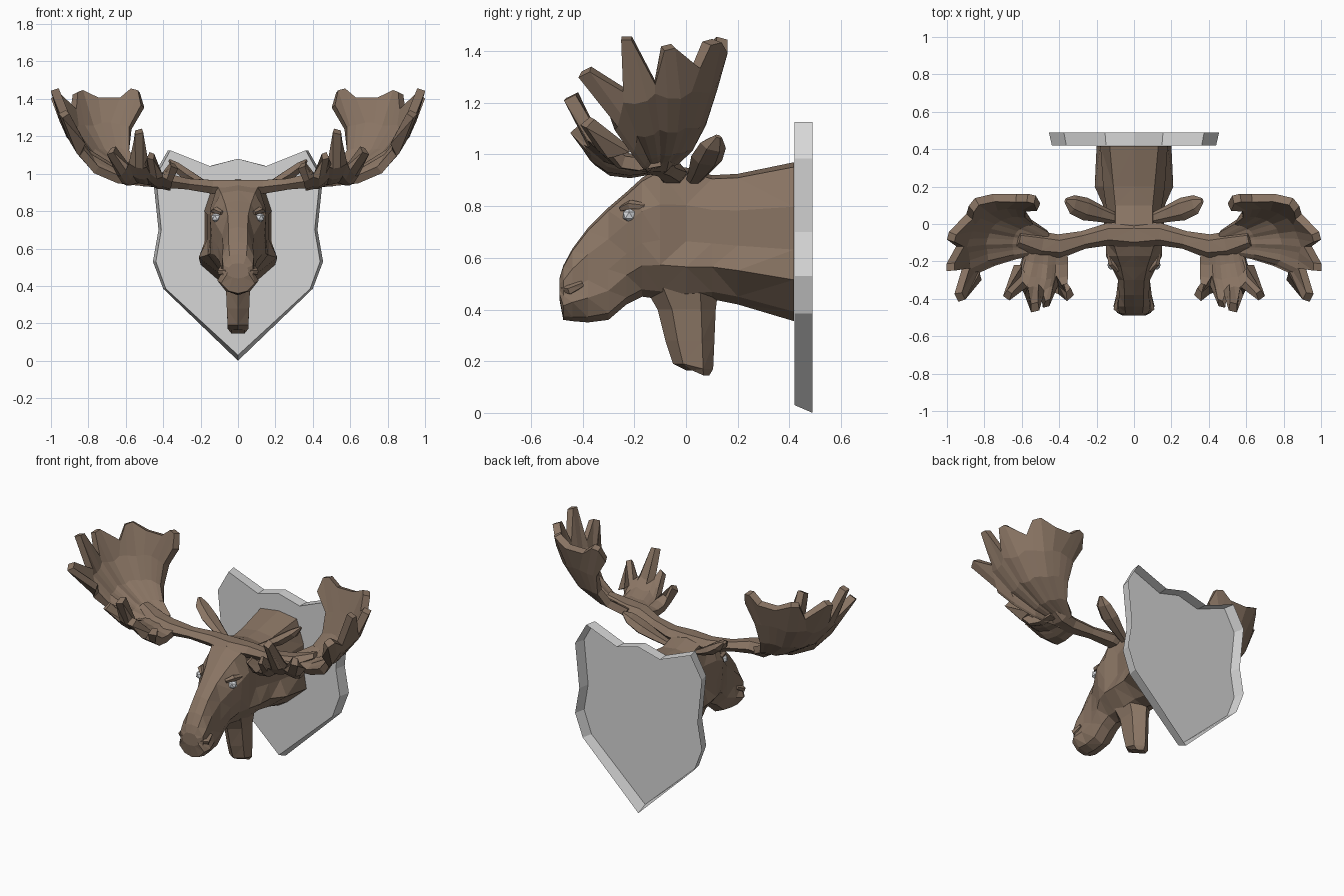
import bpy, bmesh
from math import cos, sin, tau
from mathutils import Vector

cube = bpy.data.objects.get("Cube")
if cube:
    bpy.data.objects.remove(cube)


def material(name, rgb):
    mat = bpy.data.materials.new(name)
    mat.use_nodes = True
    mat.diffuse_color = (*rgb, 1)
    mat.node_tree.nodes["Principled BSDF"].inputs["Base Color"].default_value = (*rgb, 1)
    return mat


FUR = material("brown fur", (0.25, 0.175, 0.125))
PLATE = material("light grey plate", (0.67, 0.67, 0.67))
EYE = material("pale eye", (0.72, 0.74, 0.77))


def finish(name, bm, mat, mirror=False, thickness=0):
    """Turn a bmesh into a flat-shaded object."""
    bmesh.ops.recalc_face_normals(bm, faces=bm.faces)
    mesh = bpy.data.meshes.new(name)
    bm.to_mesh(mesh)
    bm.free()
    mesh.materials.append(mat)
    obj = bpy.data.objects.new(name, mesh)
    bpy.context.collection.objects.link(obj)
    if thickness:
        solid = obj.modifiers.new("Thickness", 'SOLIDIFY')
        solid.thickness = thickness
        solid.offset = 0
    if mirror:
        mod = obj.modifiers.new("Mirror", 'MIRROR')
        mod.use_mirror_merge = False
    return obj


def loft(name, rings, mat, mirror=False, shell=False):
    """Skin closed rings of equal length; a shell stays open at its last ring."""
    bm = bmesh.new()
    loops = [[bm.verts.new(p) for p in ring] for ring in rings]
    for a, b in zip(loops, loops[1:]):
        for i in range(len(a)):
            j = (i + 1) % len(a)
            bm.faces.new((a[i], a[j], b[j], b[i]))
    bm.faces.new(loops[0])
    if not shell:
        bm.faces.new(loops[-1])
        bmesh.ops.triangulate(bm, faces=bm.faces)
    return finish(name, bm, mat, mirror)


def tube(name, path, radii, sides=6, flat=1.0, side_axis=(0, 1, 0)):
    """Tapered limb along a path, optionally flattened across side_axis."""
    pts = [Vector(p) for p in path]
    rings = []
    for i, p in enumerate(pts):
        along = (pts[min(i + 1, len(pts) - 1)] - pts[max(i - 1, 0)]).normalized()
        v = along.cross(Vector(side_axis)).normalized()
        u = v.cross(along)
        rings.append([p + radii[i] * (u * cos(tau * k / sides) + v * flat * sin(tau * k / sides))
                      for k in range(sides)])
    return loft(name, rings, FUR, mirror=True)


def fan(name, roots, rim, sag, thickness):
    """Cupped antler palm: a smooth dish whose last row breaks into points."""
    bm = bmesh.new()
    rim = [Vector(p) for p in rim]
    last = len(rim) - 1
    ribs = []
    for i, tip in enumerate(rim):
        root = Vector(roots[0]).lerp(Vector(roots[1]), i / last)
        near = [rim[min(max(i + d, 0), last)] for d in (-2, -1, 0, 1, 2)]
        even = sum(near, Vector()) / 5
        rib = [root.lerp(even, t) + Vector(sag) * 4 * t * (1 - t) for t in (0, 0.25, 0.5, 0.76)]
        ribs.append([bm.verts.new(p) for p in rib + [tip]])
    for a, b in zip(ribs, ribs[1:]):
        for k in range(len(a) - 1):
            bm.faces.new((a[k], a[k + 1], b[k + 1], b[k]))
    return finish(name, bm, FUR, True, thickness)


# Wall shield, hollow at the back and slightly wider there
half = [(0.155, 1.04), (0.375, 1.125), (0.455, 0.985), (0.425, 0.7), (0.455, 0.53), (0.4, 0.385)]
outline = [(0, 1.08)] + half + [(0, 0)] + [(-x, z) for x, z in reversed(half)]
front = [(x * 0.965, 0.42, max(z, 0.03)) for x, z in outline]
back = [(x, 0.49, z) for x, z in outline]
loft("wall_shield", [front, back], PLATE, shell=True)


# Head and neck: y, top z, bottom z, then half widths from top to bottom
def head_ring(y, top, bottom, w_top, w_mid, w_low, w_bottom):
    h = top - bottom
    side = [(w_top, top - 0.03 * h), (w_mid, top - 0.28 * h),
            ((w_mid + min(w_mid, w_low)) / 2, top - 0.55 * h),
            (w_low, top - 0.74 * h), (w_bottom, bottom + 0.06 * h)]
    return ([(0, y, top)] + [(x, y, z) for x, z in side] + [(0, y, bottom)]
            + [(-x, y, z) for x, z in reversed(side)])


sections = [
    (0.418, 0.97, 0.355, 0.13, 0.18, 0.2, 0.06),
    (0.2, 0.925, 0.42, 0.11, 0.165, 0.21, 0.08),
    (0.1, 0.92, 0.44, 0.1, 0.15, 0.165, 0.08),
    (0, 0.95, 0.43, 0.1, 0.13, 0.16, 0.08),
    (-0.1, 0.95, 0.44, 0.11, 0.15, 0.15, 0.07),
    (-0.17, 0.91, 0.45, 0.09, 0.15, 0.13, 0.06),
    (-0.23, 0.855, 0.42, 0.07, 0.12, 0.1, 0.06),
    (-0.3, 0.795, 0.36, 0.055, 0.085, 0.085, 0.06),
    (-0.38, 0.715, 0.35, 0.05, 0.08, 0.095, 0.06),
    (-0.44, 0.635, 0.355, 0.05, 0.085, 0.11, 0.065),
    (-0.475, 0.57, 0.36, 0.045, 0.08, 0.09, 0.05),
    (-0.49, 0.52, 0.44, 0.03, 0.05, 0.06, 0.03)]
loft("head_and_neck", [head_ring(*s) for s in sections], FUR)


# Hanging throat flap: z, front y, back y, half width, rear slope
def flap_ring(z, y0, y1, w, slope):
    m = (y0 + y1) / 2
    d = (y1 - y0) / 4
    return [(0, y0, z), (w, m - d, z), (w, m + d, z - slope), (0, y1, z - slope),
            (-w, m + d, z - slope), (-w, m - d, z)]


loft("throat_flap", [flap_ring(0.52, -0.18, 0.13, 0.09, 0),
                     flap_ring(0.4, -0.11, 0.115, 0.065, 0),
                     flap_ring(0.28, -0.08, 0.11, 0.06, 0),
                     flap_ring(0.19, -0.05, 0.105, 0.055, 0.02),
                     flap_ring(0.165, 0, 0.09, 0.035, 0.02)], FUR)

# Antler beams joined across the crown
tube("antler_beam", [(0, -0.06, 0.92), (0.14, -0.055, 0.93), (0.27, -0.085, 0.945),
                     (0.4, -0.12, 0.965), (0.5, -0.11, 0.975), (0.62, -0.08, 1.03)],
     [0.075, 0.06, 0.048, 0.065, 0.07, 0.04], flat=0.7)

# Large rear palm with its points
fan("antler_palm", [(0.46, -0.04, 0.98), (0.47, -0.15, 0.95)],
    [(0.51, 0.09, 1.36), (0.53, 0.13, 1.44), (0.57, 0.14, 1.45), (0.63, 0.14, 1.4),
     (0.75, 0.14, 1.4), (0.84, 0.12, 1.44), (0.87, 0.08, 1.43), (0.88, 0.04, 1.34),
     (0.97, -0.05, 1.42), (0.98, -0.09, 1.41), (0.93, -0.12, 1.28), (0.98, -0.21, 1.45),
     (0.98, -0.25, 1.45), (0.9, -0.24, 1.25), (0.94, -0.37, 1.33), (0.92, -0.41, 1.31),
     (0.82, -0.28, 1.17)], (0.09, 0.02, -0.07), 0.045)

# Small front palm with its points
fan("brow_palm", [(0.36, -0.12, 0.95), (0.58, -0.1, 0.98)],
    [(0.33, -0.36, 1.04), (0.36, -0.39, 1.05), (0.41, -0.3, 0.99), (0.45, -0.42, 1.09),
     (0.48, -0.43, 1.1), (0.49, -0.32, 1.01), (0.51, -0.44, 1.23), (0.55, -0.45, 1.22),
     (0.57, -0.31, 1.02), (0.66, -0.39, 1.13), (0.69, -0.37, 1.12), (0.62, -0.22, 1.02)],
    (0, -0.05, -0.05), 0.05)

# Ears
tube("ear", [(0.1, 0.03, 0.9), (0.18, 0.055, 0.94), (0.26, 0.08, 0.985),
             (0.33, 0.105, 1.035), (0.365, 0.125, 1.07)],
     [0.03, 0.045, 0.062, 0.052, 0.015], flat=0.55)

# Eyes with a brow ridge above
bm = bmesh.new()
bmesh.ops.create_icosphere(bm, subdivisions=1, radius=0.028)
bmesh.ops.translate(bm, verts=bm.verts, vec=(0.117, -0.22, 0.765))
finish("eye", bm, EYE, mirror=True)
tube("brow_ridge", [(0.085, -0.25, 0.79), (0.117, -0.215, 0.805), (0.135, -0.16, 0.8)],
     [0.012, 0.02, 0.012], sides=5, side_axis=(0, 0, 1))

# Nostril ridges
tube("nostril", [(0.06, -0.475, 0.48), (0.092, -0.45, 0.475), (0.085, -0.4, 0.5)],
     [0.012, 0.02, 0.012], sides=5, side_axis=(0, 0, 1))
